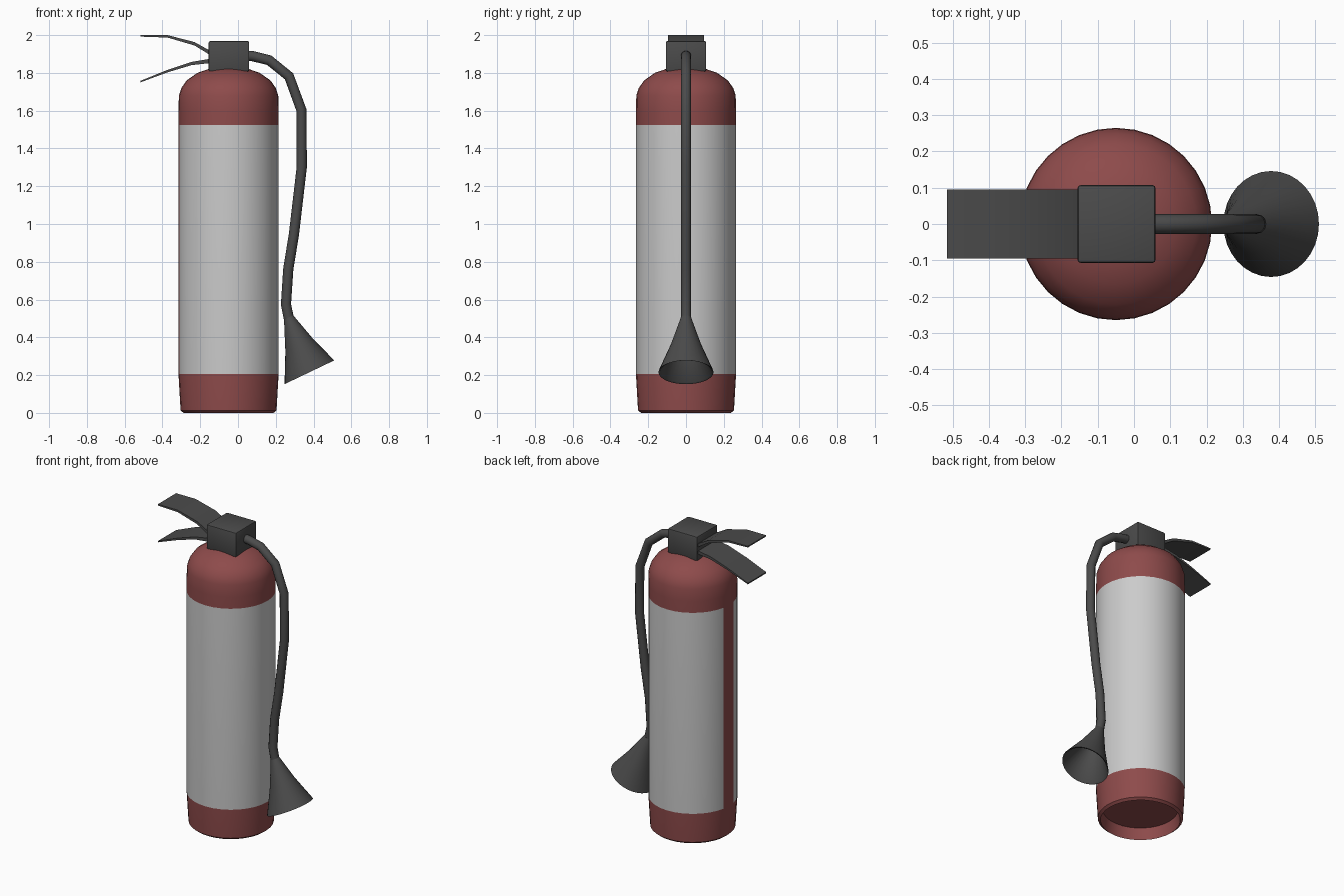
import bpy, bmesh
from math import sin, cos, pi, radians
from mathutils import Vector

if "Cube" in bpy.data.objects:
    bpy.data.objects.remove(bpy.data.objects["Cube"])


def material(name, rgb):
    m = bpy.data.materials.new(name)
    m.diffuse_color = (*rgb, 1)
    m.use_nodes = True
    m.node_tree.nodes["Principled BSDF"].inputs["Base Color"].default_value = m.diffuse_color
    return m


RED = material("red_paint", (0.27, 0.07, 0.07))
LABEL = material("label_grey", (0.55, 0.55, 0.55))
DARK = material("dark_plastic", (0.07, 0.07, 0.07))


def finish(name, bm, mats, angle=35):
    bmesh.ops.recalc_face_normals(bm, faces=bm.faces)
    me = bpy.data.meshes.new(name)
    bm.to_mesh(me)
    bm.free()
    ob = bpy.data.objects.new(name, me)
    bpy.context.collection.objects.link(ob)
    for m in mats:
        me.materials.append(m)
    bpy.ops.object.select_all(action='DESELECT')
    ob.select_set(True)
    bpy.context.view_layer.objects.active = ob
    bpy.ops.object.shade_smooth_by_angle(angle=radians(angle))
    return ob


def bridge(bm, rings, closed_ends=True):
    """Join consecutive vertex rings with quads, return face rows."""
    n = len(rings[0])
    rows = [[bm.faces.new((a[i], a[(i + 1) % n], b[(i + 1) % n], b[i]))
             for i in range(n)] for a, b in zip(rings, rings[1:])]
    if closed_ends:
        bm.faces.new(rings[0])
        bm.faces.new(rings[-1])
    return rows


# Cylinder: recessed base, straight wall, rounded shoulder
N = 32
profile = [(0.225, 0.075), (0.238, 0.0), (0.254, 0.013), (0.265, 0.205),
           (0.265, 1.525), (0.265, 1.6), (0.263, 1.68), (0.25, 1.72),
           (0.222, 1.76), (0.165, 1.80), (0.085, 1.828)]
bm = bmesh.new()
rings = [[bm.verts.new((-0.05 + r * cos(2 * pi * i / N), r * sin(2 * pi * i / N), z))
          for i in range(N)] for r, z in profile]
rows = bridge(bm, rings)
# Label wraps the wall, leaving a red stripe on the handle side
for i, f in enumerate(rows[3]):
    if i not in (N // 2 - 1, N // 2):
        f.material_index = 1
finish("cylinder_body", bm, [RED, LABEL], 40)

# Valve block
bm = bmesh.new()
bmesh.ops.create_cube(bm, size=1)
for v in bm.verts:
    v.co = (-0.048 + v.co.x * 0.215, v.co.y * 0.214, 1.888 + v.co.z * 0.16)
bmesh.ops.bevel(bm, geom=bm.edges[:], offset=0.008, segments=2, profile=0.5, affect='EDGES')
finish("valve_block", bm, [DARK])


# Squeeze levers: bent strips tapering to a thin tip (x, top z, bottom z)
def lever(name, pts):
    bm = bmesh.new()
    w = 0.095
    rings = [[bm.verts.new(c) for c in
              ((x, -w, top), (x, w, top), (x, w, bot), (x, -w, bot))]
             for x, top, bot in pts]
    bridge(bm, rings)
    finish(name, bm, [DARK], 20)


lever("upper_lever", [(-0.14, 1.913, 1.890), (-0.23, 1.963, 1.945),
                      (-0.373, 2.0, 1.987), (-0.516, 2.0, 1.992)])
lever("lower_lever", [(-0.14, 1.876, 1.853), (-0.246, 1.858, 1.841),
                      (-0.373, 1.816, 1.803), (-0.516, 1.758, 1.75)])


# Hose and horn: circles swept along a path in the xz plane (x, z, radius)
def sweep(name, pts, axis_end=None, sides=16):
    bm = bmesh.new()
    P = [Vector((x, 0, z)) for x, z, r in pts]
    rings = []
    for k, (x, z, r) in enumerate(pts):
        t = axis_end or ((P[min(k + 1, len(P) - 1)] - P[k]).normalized()
                         + (P[k] - P[max(k - 1, 0)]).normalized()).normalized()
        u, v = Vector((0, 1, 0)), t.cross(Vector((0, 1, 0)))
        rings.append([bm.verts.new(P[k] + r * (cos(2 * pi * i / sides) * u
                                               + sin(2 * pi * i / sides) * v))
                      for i in range(sides)])
    bridge(bm, rings)
    finish(name, bm, [DARK], 50)


R = 0.027
sweep("hose", [(0.04, 1.892, R), (0.08, 1.888, R), (0.165, 1.867, R), (0.27, 1.782, R),
               (0.335, 1.605, R), (0.338, 1.305, R), (0.296, 0.945, R),
               (0.266, 0.76, R), (0.254, 0.575, R), (0.272, 0.485, R)], sides=12)

# Discharge horn: outer flare, rim, then hollow inside
sweep("discharge_horn", [(0.268, 0.505, 0.027), (0.323, 0.36, 0.080), (0.378, 0.215, 0.146),
                         (0.376, 0.219, 0.136), (0.323, 0.366, 0.068), (0.277, 0.48, 0.02)],
      axis_end=Vector((0.43, 0, -0.90)).normalized(), sides=32)
